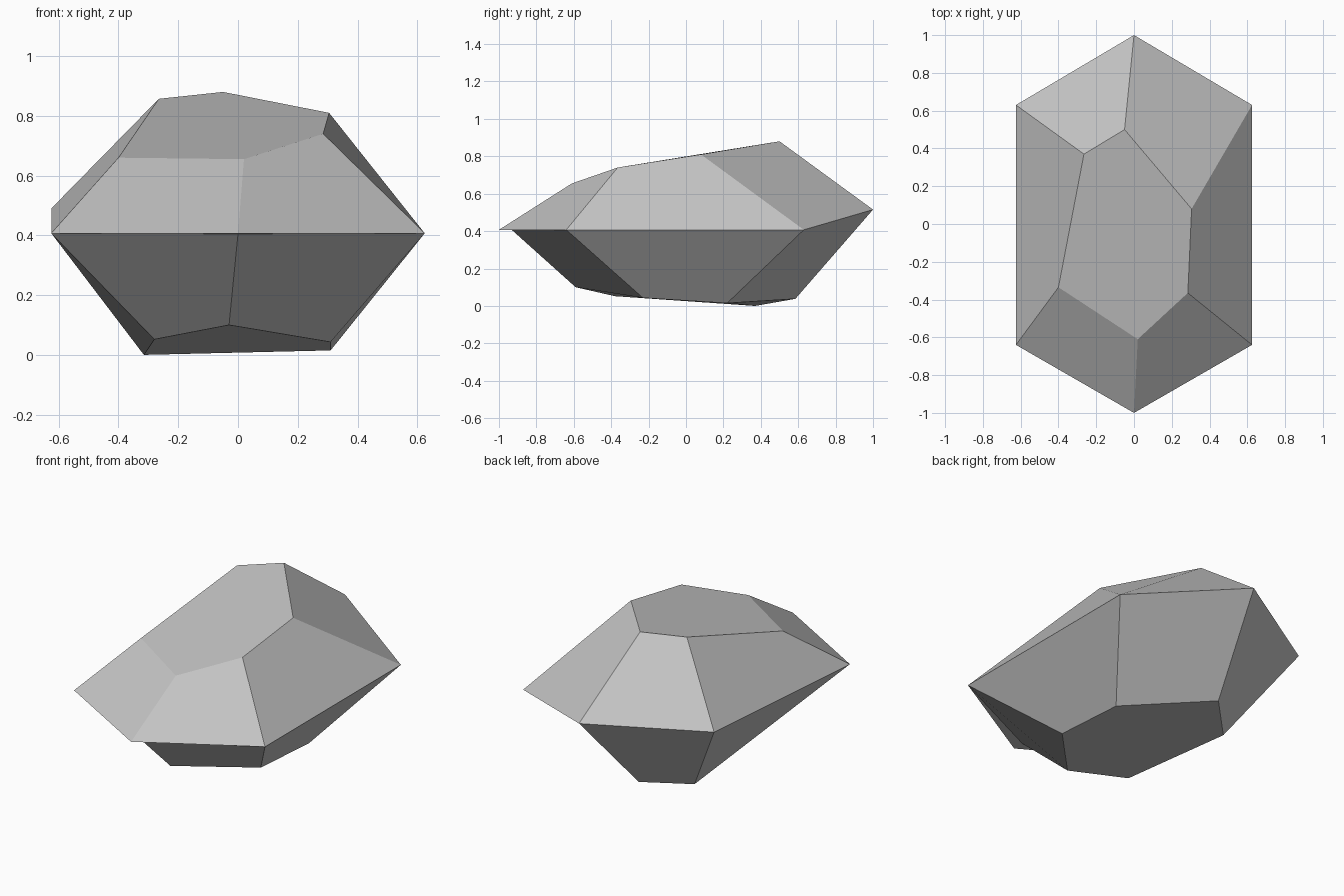
import bpy
import bmesh

# Remove only the default cube
cube = bpy.data.objects.get("Cube")
if cube:
    bpy.data.objects.remove(cube, do_unlink=True)

# Single stone colour
stone = bpy.data.materials.new("stone_grey")
stone.use_nodes = True
grey = (0.55, 0.55, 0.55, 1)
stone.diffuse_color = grey
bsdf = stone.node_tree.nodes["Principled BSDF"]
bsdf.inputs["Base Color"].default_value = grey
bsdf.inputs["Roughness"].default_value = 0.9

# Hexagonal rings, counter-clockwise from the front corner
base = [(-.03, -.59, .10), (.31, -.23, .043), (.31, .22, .015),
        (-.10, .585, .038), (-.315, .37, .0), (-.28, -.38, .052)]
girdle = [(0, -1, .407), (.625, -.64, .407), (.625, .63, .407),
          (0, 1, .515), (-.625, .63, .49), (-.625, -.64, .407)]
crown = [(.02, -.61, .655), (.285, -.365, .74), (.305, .08, .81),
         (-.05, .50, .88), (-.265, .37, .857), (-.40, -.335, .66)]

bm = bmesh.new()


def add_ring(points):
    return [bm.verts.new(p) for p in points]


def bridge(low, high):
    for i in range(len(low)):
        j = (i + 1) % len(low)
        bm.faces.new((low[i], low[j], high[j], high[i]))


bottom, middle, top = (add_ring(r) for r in (base, girdle, crown))

# The underside starts slightly behind the front tip, leaving a thin ledge
ledge = bm.verts.new((0, -.93, .405))
under = [ledge] + middle[1:]
bridge(bottom, under)
bridge(middle, top)
bm.faces.new((ledge, middle[1], middle[0]))
bm.faces.new((middle[5], ledge, middle[0]))

# Flat caps
bm.faces.new(top)
bm.faces.new(bottom[::-1])
bmesh.ops.recalc_face_normals(bm, faces=bm.faces[:])

mesh = bpy.data.meshes.new("faceted_rock")
bm.to_mesh(mesh)
bm.free()
mesh.materials.append(stone)
rock = bpy.data.objects.new("faceted_rock", mesh)
bpy.context.collection.objects.link(rock)
